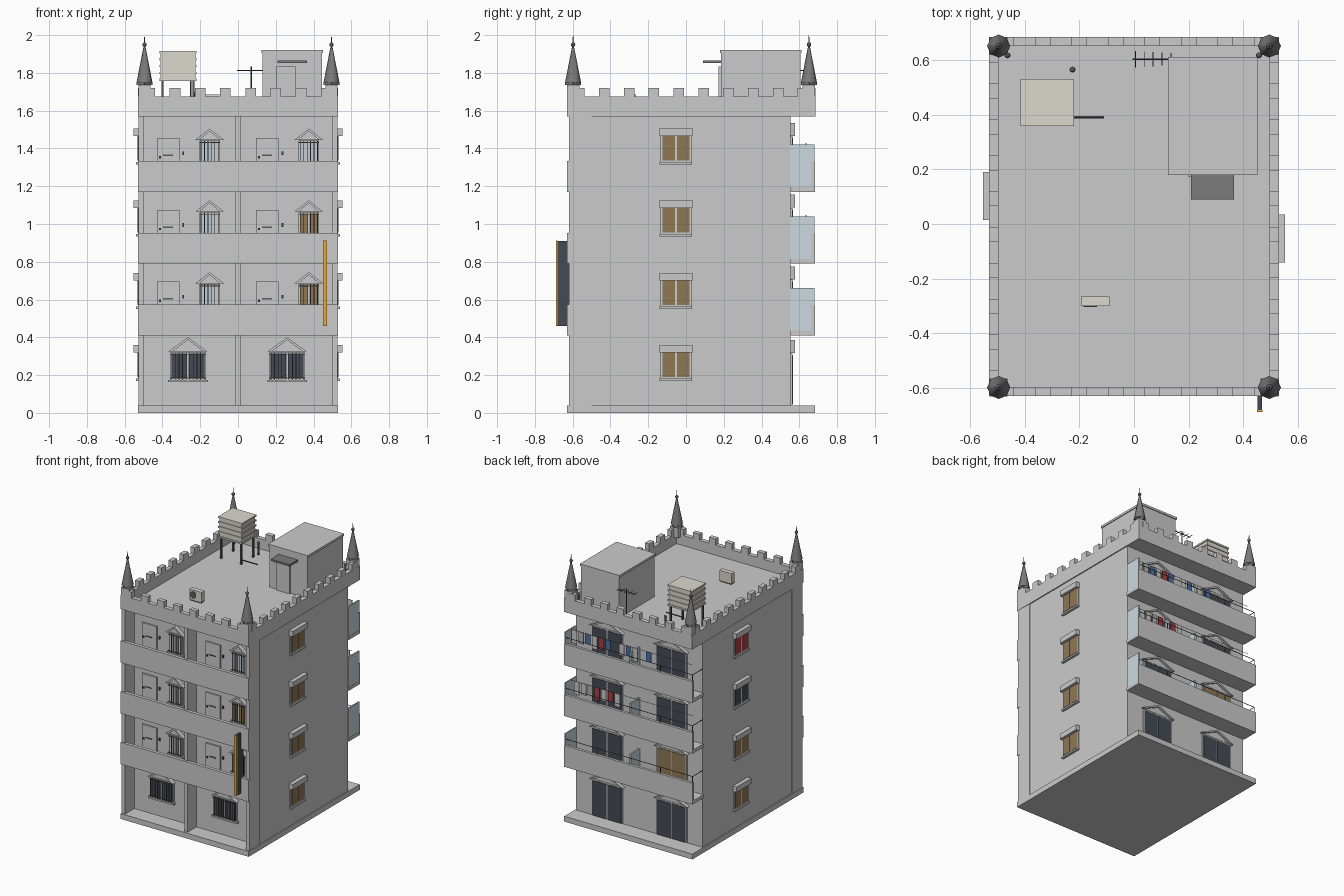
import bpy, math
from mathutils import Vector

if "Cube" in bpy.data.objects:
    bpy.data.objects.remove(bpy.data.objects["Cube"])

mats = {}
COL = {"dark": (.06, .07, .09), "lit": (.28, .19, .09), "pane": (.55, .62, .68), "white": (.75, .75, .72),
       "cream": (.72, .69, .62), "metal": (.1, .1, .1), "glass": (.6, .7, .75), "red": (.4, .05, .06),
       "blue": (.08, .16, .4), "orange": (.8, .4, .05), "slate": (.2, .2, .2), "concrete": (.45, .45, .45)}


def finish(ob, name, col):
    ob.name = name
    if col:
        if col not in mats:
            mats[col] = bpy.data.materials.new(col)
            mats[col].diffuse_color = (*COL[col], 1)
        ob.data.materials.append(mats[col])
    return ob


def mesh(name, verts, faces, col=None):
    me = bpy.data.meshes.new(name)
    me.from_pydata(verts, [], faces)
    ob = bpy.data.objects.new(name, me)
    bpy.context.collection.objects.link(ob)
    return finish(ob, name, col)


def box(name, x0, x1, y0, y1, z0, z1, col=None):
    v = [(x, y, z) for z in (z0, z1) for x, y in ((x0, y0), (x1, y0), (x1, y1), (x0, y1))]
    f = [(3, 2, 1, 0), (4, 5, 6, 7)] + [(i, (i + 1) % 4, (i + 1) % 4 + 4, i + 4) for i in range(4)]
    return mesh(name, v, f, col)


def cone(name, p, r1, r2, h, n=8, col=None, rot=0):
    bpy.ops.mesh.primitive_cone_add(vertices=n, radius1=r1, radius2=r2, depth=h,
                                    location=(p[0], p[1], p[2] + h / 2), rotation=(0, 0, rot))
    if n > 4:
        bpy.ops.object.shade_smooth_by_angle(angle=math.radians(50))
    return finish(bpy.context.object, name, col)


def ball(name, p, r, col="metal"):
    bpy.ops.mesh.primitive_uv_sphere_add(segments=10, ring_count=6, radius=r, location=p)
    bpy.ops.object.shade_smooth_by_angle(angle=math.radians(60))
    return finish(bpy.context.object, name, col)


def rod(name, a, b, r=.003, col="metal"):
    a, b = Vector(a), Vector(b)
    ob = cone(name, (0, 0, 0), r, r, (b - a).length, 6, col)
    ob.location = (a + b) / 2
    ob.rotation_euler = (b - a).to_track_quat('Z', 'Y').to_euler()


def prism(name, pts, y0, y1):
    n = len(pts)
    v = [(x, y, z) for y in (y0, y1) for x, z in pts]
    f = [tuple(range(n)), tuple(range(2 * n - 1, n - 1, -1))]
    f += [((i + 1) % n, i, i + n, (i + 1) % n + n) for i in range(n)]
    mesh(name, v, f)


def pediment(name, cx, hw, z0, z1, wall, out, d):
    t = .014
    prism(name, [(cx - hw, z0), (cx - hw + t * 1.6, z0), (cx, z1 - t), (cx + hw - t * 1.6, z0), (cx + hw, z0),
                 (cx, z1)], *sorted((wall, wall + out * d)))
    prism(name + "_fill", [(cx - hw + t, z0), (cx + hw - t, z0), (cx, z1 - t / 2)],
          *sorted((wall, wall + out * d * .4)))


FW, BW = -.51, .553           # front and back wall planes
FLOORS = (.41, .79, 1.17)

# main volume, plinth, pillars
box("plinth", -.53, .53, -.63, .682, 0, .04)
box("main_block", -.522, .522, FW, BW, .04, 1.575)
for s in (-1, 1):
    box("side_pillar", *sorted((s * .5, s * .528)), -.62, FW + .01, .04, 1.58)
box("centre_pillar", -.014, .014, -.615, FW, .04, 1.58)

# roof deck and crenellated parapet
Y0, Y1, X, T = -.63, .685, .53, .034
box("roof_deck", -X + .01, X - .01, Y0 + .01, Y1 - .01, 1.57, 1.6)
box("parapet_front", -X, X, Y0, Y0 + T, 1.57, 1.675)
box("parapet_back", -X, X, Y1 - T, Y1, 1.57, 1.675)
for s in (-1, 1):
    box("parapet_side", *sorted((s * X, s * (X - T))), Y0 + T, Y1 - T, 1.57, 1.675)
for i in range(8):
    cx = -.467 + .1334 * i
    for y in (Y0, Y1 - T):
        box("merlon", cx - .028, cx + .028, y, y + T, 1.675, 1.72)
for i in range(10):
    cy = -.5645 + .1315 * i
    for x in (-X, X - T):
        box("merlon", x, x + T, cy - .028, cy + .028, 1.675, 1.72)

# corner spires
for x in (-.495, .495):
    for y in (-.598, .651):
        box("spire_block", x - .033, x + .033, y - .033, y + .033, 1.66, 1.735)
        cone("spire_base", (x, y, 1.735), .043, .043, .015, 4, "slate")
        cone("spire", (x, y, 1.75), .042, .006, .185, 8, "slate")
        ball("finial_ball", (x, y, 1.95), .012)
        cone("finial_tip", (x, y, 1.93), .005, .001, .07, 6, "metal")

# front windows
def front_window(cx, hw, z0, z1, apex, phw, col, bars):
    box("window_frame", cx - hw, cx + hw, FW - .012, FW, z0, z1)
    box("window_pane", cx - hw + .008, cx + hw - .008, FW - .015, FW, z0 + .008, z1 - .006, col)
    box("window_mullion", cx - .004, cx + .004, FW - .018, FW, z0, z1)
    box("window_sill", cx - hw - .01, cx + hw + .01, FW - .025, FW, z0 - .012, z0)
    for i in range(bars):
        x = cx - hw + 2 * hw * (i + .5) / bars
        box("window_bar", x - .0018, x + .0018, FW - .025, FW - .021, z0, z1, "metal")
    for z in (z0 + .01, z1 - .01):
        box("bar_rail", cx - hw, cx + hw, FW - .025, FW - .021, z - .002, z + .002, "metal")
    pediment("window_pediment", cx, phw, z1 + .004, apex, FW, -1, .03)

for cx in (-.265, .26):
    front_window(cx, .095, .175, .32, .4, .105, "dark", 10)

# gallery floors at the front, balconies at the back
for k, b in enumerate(FLOORS):
    box("gallery_slab", -.525, .525, -.62, FW, b, b + .03)
    box("gallery_parapet", -.53, .53, -.63, -.605, b, b + .163)
    for j, o in enumerate((0, .525)):
        box("flat_door", -.43 + o, -.31 + o, FW - .012, FW, b + .03, b + .285, "white")
        box("letter_slot", -.398 + o, -.345 + o, FW - .016, FW, b + .19, b + .197, "metal")
        box("door_knob", -.418 + o, -.408 + o, FW - .02, FW, b + .178, b + .19, "metal")
        box("door_bell", -.295 + o, -.285 + o, FW - .01, FW, b + .195, b + .215, "metal")
        front_window(-.15 + o, .055, b + .13, b + .272, b + .335, .075,
                     "lit" if j and k < 2 else "pane", 6)
    # back balcony
    box("balcony_slab", -.53, .53, BW, .68, b, b + .025)
    box("balcony_parapet", -.53, .53, .662, .682, b, b + .16)
    box("balcony_glass_side", .52, .528, BW, .68, b + .01, b + .25, "glass")
    box("balcony_divider", -.006, .006, BW, .66, b + .025, b + .23, "glass")
    rod("balcony_rail", (-.525, .672, b + .205), (.525, .672, b + .205), .0025)
    rod("balcony_end_rail", (-.525, BW, b + .205), (-.525, .672, b + .205), .0025)
    for x in (-.525, -.26, 0, .26):
        rod("rail_post", (x, .672, b + .15), (x, .672, b + .205), .0025)

# back sliding doors with pediments
for k, b in enumerate((.02,) + FLOORS):
    for cx in (-.275, .258):
        z0, z1 = b + .025, b + .285
        box("balcony_door_frame", cx - .125, cx + .125, BW, BW + .01, z0, z1 + .01)
        col = "lit" if k == 1 and cx < 0 else "dark"
        for s in (-1, 1):
            box("balcony_door_pane", *sorted((cx + s * .004, cx + s * .117)), BW, BW + .014, z0, z1, col)
        pediment("balcony_pediment", cx, .14, z1 + .012, b + .365, BW, 1, .025)

# laundry on lines
def laundry(b, x0, names, w=.042):
    rod("clothes_line", (-.5, .635, b + .258), (.5, .635, b + .258), .0015)
    for i, c in enumerate(names):
        x = x0 - i * .056
        if c:
            box("laundry", x - w, x, .633, .637, b + .16 + .012 * (i % 3), b + .258, c)

laundry(FLOORS[2], .5, ["white", "concrete", "blue", "white", "red", "blue", None, "white", "blue",
                        "white", None, "blue"])
laundry(FLOORS[1], .48, ["white", "white", "concrete", "red", "white", "red", "white"])

# side windows with shutter boxes
def side_window(s, cy, z, col):
    def b(name, d, ya, yb, za, zb, c=None):
        box(name, *sorted((s * .515, s * (.522 + d))), cy + ya, cy + yb, z + za, z + zb, c)
    b("shutter_box", .031, -.088, .088, .15, .19)
    b("side_window_frame", .008, -.082, .082, .012, .15)
    for t in (-1, 1):
        b("side_window_pane", .011, *sorted((t * .006, t * .072)), .02, .15, col)
    b("side_window_sill", .018, -.086, .086, 0, .012)

for z, col in zip((.17, .55, .935, 1.315), ("lit", "lit", "dark", "red")):
    side_window(1, -.053, z, "lit")
    side_window(-1, .103, z, col)

# projecting sign
box("sign_board", .452, .468, -.682, -.605, .46, .91, "dark")
box("sign_edge", .45, .47, -.688, -.68, .46, .912, "orange")

# stair house with door and canopy
box("stair_house", .13, .445, .185, .605, 1.6, 1.905)
box("stair_house_roof", .124, .451, .179, .611, 1.905, 1.922)
box("stair_house_door", .2, .305, .172, .185, 1.6, 1.835, "white")
box("stair_house_canopy", .208, .365, .09, .185, 1.852, 1.866, "slate")

# water tank on legs
box("water_tank", -.41, -.225, .365, .525, 1.758, 1.912, "cream")
for i in range(5):
    z = 1.757 + i * .0365
    box("tank_rib", -.416, -.219, .359, .531, z, z + .012, "cream")
for x in (-.4, -.235):
    for y in (.375, .515):
        box("tank_leg", x - .006, x + .006, y - .006, y + .006, 1.6, 1.76, "metal")
rod("tank_pipe", (-.25, .39, 1.625), (-.11, .39, 1.625), .005)
rod("tank_downpipe", (-.25, .39, 1.625), (-.25, .39, 1.76), .005)

# air conditioner
box("air_conditioner", -.193, -.09, -.3, -.265, 1.61, 1.685, "cream")
rod("ac_fan", (-.16, -.304, 1.648), (-.16, -.299, 1.648), .028, "metal")
box("ac_feet", -.185, -.098, -.295, -.27, 1.6, 1.61, "metal")

# antenna and vents
rod("antenna_mast", (.07, .603, 1.6), (.07, .603, 1.835), .004)
rod("antenna_boom", (-.005, .603, 1.813), (.135, .603, 1.813), .003)
for i in range(5):
    x, h = .005 + i * .0325, .03 - .002 * i
    rod("antenna_element", (x, .603 - h, 1.813), (x, .603 + h, 1.813), .002)
for x, y in ((-.225, .565), (-.463, .617), (.457, .617)):
    rod("vent_pipe", (x, y, 1.6), (x, y, 1.69), .006)
    ball("vent_cap", (x, y, 1.69), .011)

for m in bpy.data.materials:
    if m.users and not m.is_grease_pencil:
        m.use_nodes = True
        m.node_tree.nodes["Principled BSDF"].inputs["Base Color"].default_value = m.diffuse_color
